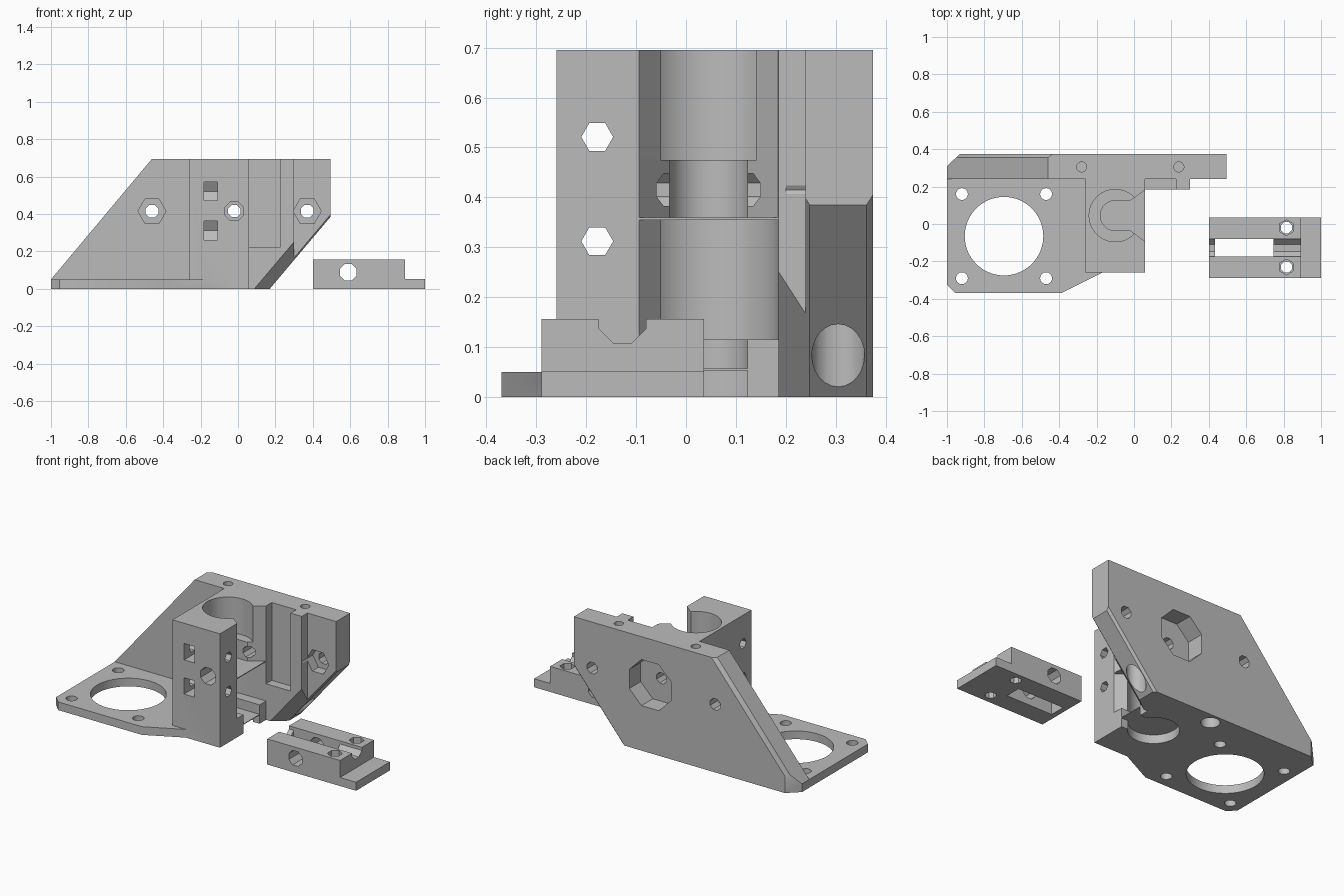
import bpy, bmesh, math
from mathutils import Vector

if "Cube" in bpy.data.objects:
    bpy.data.objects.remove(bpy.data.objects["Cube"], do_unlink=True)

grey = bpy.data.materials.new("plain grey")
grey.use_nodes = True
grey.diffuse_color = (0.5, 0.5, 0.5, 1)
grey.node_tree.nodes["Principled BSDF"].inputs["Base Color"].default_value = (0.5, 0.5, 0.5, 1)


def prism(name, axis, pts, a, b, planes=()):
    """Extrude a 2D outline along an axis from a to b, then trim by planes."""
    place = {"X": lambda u, v, w: (w, u, v),
             "Y": lambda u, v, w: (u, w, v),
             "Z": lambda u, v, w: (u, v, w)}[axis]
    bm = bmesh.new()
    low = [bm.verts.new(place(u, v, a)) for u, v in pts]
    high = [bm.verts.new(place(u, v, b)) for u, v in pts]
    bm.faces.new(low)
    bm.faces.new(high)
    for i in range(len(pts)):
        j = (i + 1) % len(pts)
        bm.faces.new((low[i], low[j], high[j], high[i]))
    for co, no in planes:
        bmesh.ops.bisect_plane(bm, geom=bm.verts[:] + bm.edges[:] + bm.faces[:], dist=1e-5,
                               plane_co=co, plane_no=no.normalized(), clear_outer=True)
        bmesh.ops.holes_fill(bm, edges=bm.edges[:], sides=0)
    bmesh.ops.recalc_face_normals(bm, faces=bm.faces[:])
    mesh = bpy.data.meshes.new(name)
    bm.to_mesh(mesh)
    bm.free()
    mesh.materials.append(grey)
    ob = bpy.data.objects.new(name, mesh)
    bpy.context.collection.objects.link(ob)
    return ob


def box(name, x, y, z, planes=()):
    rect = [(x[0], y[0]), (x[1], y[0]), (x[1], y[1]), (x[0], y[1])]
    return prism(name, "Z", rect, z[0], z[1], planes)


def hole(axis, u, v, r, a, b, sides=24, turn=0.0):
    ring = [(u + r * math.cos(turn + math.tau * i / sides),
             v + r * math.sin(turn + math.tau * i / sides)) for i in range(sides)]
    return prism("cutter", axis, ring, a, b)


def keyhole(r, start, end, tail, z0, z1):
    """Rod hole: an arc that opens toward +x through the tail points."""
    cx, cy, n = -0.1, 0.045, 36
    angles = [start + (math.tau - end - start) * i / n for i in range(n + 1)]
    pts = [(cx + r * math.cos(t), cy + r * math.sin(t)) for t in angles]
    return prism("cutter", "Z", pts + [(x, cy + y) for x, y in tail], z0, z1)


def combine(target, others, operation):
    bpy.context.view_layer.objects.active = target
    for other in others:
        other.hide_render = True
        mod = target.modifiers.new("combine", "BOOLEAN")
        mod.operation, mod.solver, mod.object = operation, "EXACT", other
        bpy.ops.object.modifier_apply(modifier=mod.name)
        bpy.data.objects.remove(other, do_unlink=True)


def finish(ob):
    bpy.ops.object.select_all(action="DESELECT")
    ob.select_set(True)
    bpy.context.view_layer.objects.active = ob
    bpy.ops.object.shade_smooth_by_angle(angle=math.radians(28))


# Trimming planes for the slanted edges of the back wall
BACK = Vector((0, 1, 0))
under = Vector((0.385, 0, -0.325)).normalized()
slope = Vector((-0.645, 0, 0.54)).normalized()
under_cut = ((0.17, 0, 0), under)
front_chamfer = ((0.17, 0.248, 0), under - BACK)
wall_cuts = [under_cut, front_chamfer,
             ((0.17, 0.362, 0), under + BACK),
             ((-0.46, 0.355, 0.695), slope + BACK),
             ((-1, 0.31, 0), Vector((-0.065, 0.07, 0)))]

# Bracket body: wall, motor plate, rod block and side rib
wall = [(-1, 0), (0.495, 0), (0.495, 0.695), (-0.46, 0.695), (-1, 0.05)]
bracket = prism("motor_bracket", "Y", wall, 0.24, 0.375, wall_cuts)
plate = [(-1, -0.325), (-0.955, -0.37), (-0.39, -0.37), (-0.17, -0.26),
         (0.0, -0.26), (0.0, 0.28), (-1, 0.28)]
combine(bracket, [
    prism("motor_plate", "Z", plate, 0, 0.05),
    box("rod_block", (-0.26, 0.06), (-0.26, 0.28), (0, 0.695)),
    box("side_rib", (-0.1, 0.3), (0.185, 0.28), (0, 0.695), [under_cut, front_chamfer]),
], "UNION")

cutters = [box("cutter", (0.06, 0.225), (0.1, 0.24), (0.22, 0.8))]

# Stepped rod hole, with thin webs left between the steps
flare = [(0.06, 0.139), (0.08, 0.139)]
flare_out = [(x, -y) for x, y in flare]
mouth_in = flare_out
mouth = mouth_in + flare[::-1]
straight = [(0.08, -0.078), (0.08, 0.078)]
neck = math.asin(0.095 / 0.14)
cutters += [
    keyhole(0.14, neck, neck, mouth, 0.475, 0.8),
    keyhole(0.08, 1.35, 1.35, [(-0.023, -0.078)] + mouth + [(-0.023, 0.078)], 0.36, 0.476),
    keyhole(0.14, math.pi / 2, neck, mouth_in + [(0.08, 0.14)], 0.115, 0.355),
    keyhole(0.08, 1.35, 1.35, straight, 0.057, 0.116),
    keyhole(0.14, 0.59, 0.59, straight, -0.1, 0.053),
]

# Motor opening and its four screw holes
cutters.append(hole("Z", -0.695, -0.065, 0.21, -0.1, 0.2, 64))
for x in (-0.92, -0.47):
    for y in (-0.29, 0.16):
        cutters.append(hole("Z", x, y, 0.032, -0.1, 0.2, 16))

# Upright screw holes in the wall, with wide bores from below
for x in (-0.28, 0.24):
    cutters.append(hole("Z", x, 0.305, 0.027, 0.56, 0.8, 16))
    cutters.append(hole("Z", x, 0.305, 0.053, -0.1, 0.555, 24))

# Bolt holes through the wall, with nut recesses on the front
eighth = math.pi / 8
for x in (-0.46, 0.37):
    cutters.append(hole("Y", x, 0.415, 0.037, 0.2, 0.5, 8, eighth))
    cutters.append(hole("Y", x, 0.415, 0.075, 0.2, 0.3, 6))
cutters += [
    hole("Y", -0.02, 0.415, 0.035, -0.4, 0.5, 8, eighth),
    hole("Y", -0.02, 0.415, 0.054, -0.4, -0.14, 8, eighth),
    hole("Y", -0.02, 0.415, 0.152, 0.265, 0.5, 8, eighth),
]

# Clamp screw holes and nut slots in the block
for z in (0.312, 0.521):
    cutters.append(hole("X", -0.178, z, 0.032, -0.4, 0.2, 6))
    slot = [(-0.4, z - 0.05), (-0.15, z - 0.05), (-0.12, z), (-0.15, z + 0.05), (-0.4, z + 0.05)]
    cutters.append(prism("cutter", "X", slot, -0.182, -0.11))
combine(bracket, cutters, "DIFFERENCE")
finish(bracket)

# Separate belt tensioner: stepped block with groove, slot and holes
side = [(0.4, 0), (1, 0), (1, 0.052), (0.892, 0.052), (0.892, 0.156), (0.4, 0.156)]
tensioner = prism("tensioner_block", "Y", side, -0.29, 0.036)
groove = [(-0.175, 0.2), (-0.175, 0.137), (-0.146, 0.108),
          (-0.109, 0.108), (-0.08, 0.137), (-0.08, 0.2)]
tools = [
    prism("cutter", "X", groove, 0.3, 1.1),
    box("cutter", (0.432, 0.745), (-0.175, -0.08), (-0.1, 0.3)),
    hole("Y", 0.59, 0.088, 0.048, -0.4, 0.2, 8, eighth),
]
for y in (-0.23, -0.02):
    tools.append(hole("Z", 0.815, y, 0.032, -0.1, 0.3, 8, eighth))
    tools.append(hole("Z", 0.815, y, 0.042, 0.09, 0.3, 6, math.pi / 6))
combine(tensioner, tools, "DIFFERENCE")
finish(tensioner)
